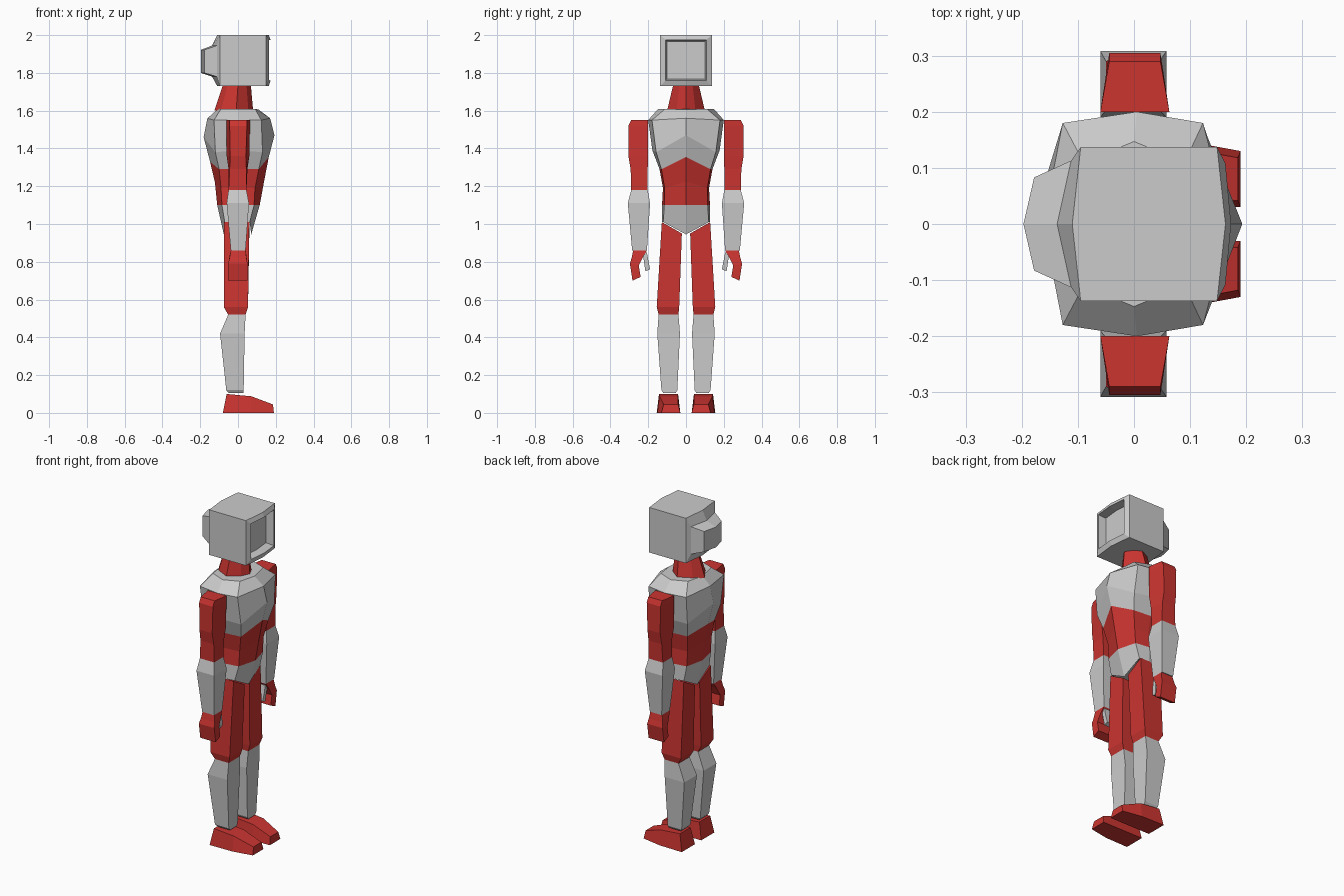
import bpy, bmesh

red = bpy.data.materials.new("red")
red.diffuse_color = (0.6, 0.035, 0.03, 1)


def loft(name, rings, mat=None):
    """Skin a list of equal-length point rings and cap both ends."""
    bm = bmesh.new()
    vs = [[bm.verts.new(p) for p in r] for r in rings]
    n = len(vs[0])
    for a, b in zip(vs, vs[1:]):
        for i in range(n):
            j = (i + 1) % n
            bm.faces.new((a[i], a[j], b[j], b[i]))
    bm.faces.new(vs[0])
    bm.faces.new(vs[-1])
    bmesh.ops.recalc_face_normals(bm, faces=bm.faces)
    me = bpy.data.meshes.new(name)
    bm.to_mesh(me)
    bm.free()
    ob = bpy.data.objects.new(name, me)
    bpy.context.collection.objects.link(ob)
    if mat:
        me.materials.append(mat)
    return ob


def body(name, halves, mat=None):
    """Rings given as front, corner, side, corner, back; mirrored across y."""
    loft(name, [h + [(x, -y, z) for x, y, z in h[-2:0:-1]] for h in halves], mat)


def limb(name, rows, mat=None):
    """Four-sided limb, both sides. Row: z inner, z outer, x0, x1, y0, y1, outer taper."""
    for side, s in (("left", 1), ("right", -1)):
        loft(f"{side}_{name}",
             [[(x0, s * y0, zi), (x1, s * y0, zi), (x1 - t, s * y1, zo), (x0 + t, s * y1, zo)]
              for zi, zo, x0, x1, y0, y1, t in rows], mat)


# Head: rings along x with bowed centre, ending in the recessed visor
head = [(-.178, -.197, .083, 1.80, 1.922),
        (-.112, -.137, .113, 1.78, 1.945),
        (-.095, -.11, .137, 1.73, 2.0),
        (.148, .163, .137, 1.73, 2.0),
        (.163, .173, .108, 1.76, 1.975),
        (.115, .125, .101, 1.768, 1.967)]
loft("head", [[(e, -h, a), (m, 0, a), (e, h, a), (e, h, b), (m, 0, b), (e, -h, b)]
              for e, m, h, a, b in head])

# Neck
body("neck", [
    [(.08, 0, 1.60), (.055, .05, 1.60), (-.01, .10, 1.60), (-.09, .06, 1.60), (-.125, 0, 1.60)],
    [(.068, 0, 1.735), (.045, .035, 1.735), (0, .068, 1.735), (-.055, .04, 1.735), (-.08, 0, 1.735)],
], red)

# Torso: chest, waist and pelvis share their seam rings
seam = [(.163, 0, 1.355), (.11, .13, 1.29), (0, .14, 1.29), (-.10, .13, 1.29), (-.148, 0, 1.33)]
belt = [(.115, 0, 1.10), (.085, .115, 1.10), (0, .127, 1.10), (-.085, .115, 1.10), (-.11, 0, 1.10)]
body("chest", [
    [(.11, 0, 1.605), (.09, .11, 1.61), (0, .147, 1.61), (-.09, .11, 1.61), (-.11, 0, 1.605)],
    [(.17, 0, 1.56), (.123, .18, 1.55), (.005, .2, 1.55), (-.127, .18, 1.55), (-.162, 0, 1.56)],
    [(.193, 0, 1.47), (.13, .158, 1.38), (0, .178, 1.39), (-.12, .158, 1.38), (-.182, 0, 1.46)],
    seam])
body("waist", [
    seam,
    [(.138, 0, 1.225), (.09, .113, 1.19), (0, .122, 1.19), (-.09, .113, 1.19), (-.122, 0, 1.22)],
    belt], red)
body("pelvis", [
    belt,
    [(.07, 0, .945), (.062, .12, 1.01), (0, .128, 1.01), (-.07, .12, 1.01), (-.075, 0, .945)]])

# Legs
limb("thigh", [
    (.95, 1.01, -.075, .06, .022, .128, 0),
    (.56, .56, -.075, .053, .036, .155, 0),
    (.52, .52, -.052, .04, .04, .145, 0)], red)
limb("shin", [
    (.52, .52, -.052, .04, .04, .145, 0),
    (.42, .42, -.095, .035, .032, .152, 0),
    (.12, .12, -.062, .03, .046, .13, 0),
    (.105, .105, -.05, .03, .055, .12, 0)])

# Feet: sections along x, narrower on top
foot = [(-.08, -.06, .03, .155, .1), (.07, .07, .03, .152, .088), (.19, .185, .03, .13, .045)]
for side, s in (("left", 1), ("right", -1)):
    loft(f"{side}_foot", [[(xb, s * a, 0), (xb, s * b, 0), (xt, s * (b - .012), h), (xt, s * (a + .012), h)]
                          for xb, xt, a, b, h in foot], red)

# Arms
limb("upper_arm", [
    (1.55, 1.55, -.06, .063, .2, .29, .016),
    (1.52, 1.52, -.06, .063, .2, .305, .016),
    (1.36, 1.36, -.06, .06, .2, .305, .018),
    (1.29, 1.29, -.05, .05, .203, .293, .006),
    (1.18, 1.18, -.05, .045, .203, .29, 0)], red)
limb("forearm", [
    (1.18, 1.18, -.05, .045, .203, .29, 0),
    (1.11, 1.11, -.06, .058, .19, .308, 0),
    (.86, .86, -.038, .04, .207, .285, 0)])

# Hands
limb("hand", [
    (.86, .86, -.038, .04, .207, .28, 0),
    (.83, .82, -.045, .045, .225, .288, 0),
    (.78, .79, -.052, .05, .25, .297, 0),
    (.72, .70, -.052, .05, .24, .283, 0)], red)
limb("thumb", [
    (.85, .845, 0, .035, .207, .232, 0),
    (.81, .82, 0, .035, .2, .225, 0),
    (.76, .75, 0, .03, .19, .215, 0)])
